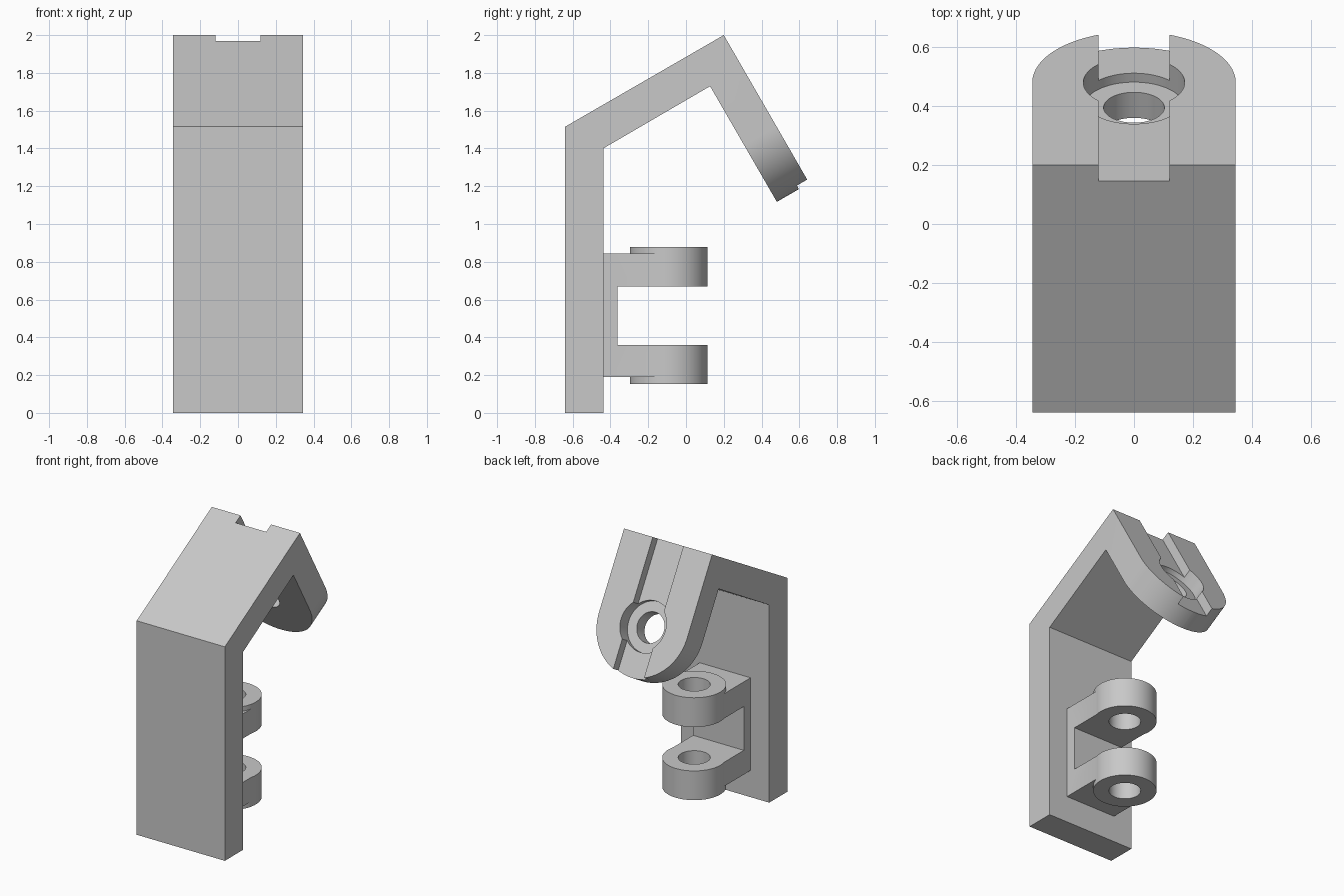
import bpy, bmesh
from math import sin, cos, pi, radians
from mathutils import Matrix, Vector

cube = bpy.data.objects.get("Cube")
if cube:
    bpy.data.objects.remove(cube, do_unlink=True)

grey = bpy.data.materials.new("light_grey")
grey.use_nodes = True
grey.diffuse_color = (0.58, 0.58, 0.58, 1)
grey.node_tree.nodes["Principled BSDF"].inputs["Base Color"].default_value = (0.58, 0.58, 0.58, 1)


def frame(x_axis, y_axis, origin=(0, 0, 0)):
    """Right-handed placement from two axes and an origin."""
    x, y = Vector(x_axis), Vector(y_axis)
    rot = Matrix((x, y, x.cross(y))).transposed().to_4x4()
    return Matrix.Translation(origin) @ rot


def prism(name, points, lo, hi, place):
    """Extrude a flat outline from lo to hi along the local z axis."""
    bm = bmesh.new()
    face = bm.faces.new([bm.verts.new((p[0], p[1], lo)) for p in points])
    new = bmesh.ops.extrude_face_region(bm, geom=[face])["geom"]
    bmesh.ops.translate(bm, vec=(0, 0, hi - lo),
                        verts=[v for v in new if isinstance(v, bmesh.types.BMVert)])
    bm.transform(place)
    bmesh.ops.recalc_face_normals(bm, faces=bm.faces)
    mesh = bpy.data.meshes.new(name)
    bm.to_mesh(mesh)
    bm.free()
    mesh.materials.append(grey)
    obj = bpy.data.objects.new(name, mesh)
    bpy.context.collection.objects.link(obj)
    return obj


def arc(radius, start, end, steps, cx=0, cy=0):
    return [(cx + radius * cos(start + (end - start) * i / steps),
             cy + radius * sin(start + (end - start) * i / steps)) for i in range(steps + 1)]


def disc(radius, cx=0, cy=0):
    return arc(radius, 0, 2 * pi, 64, cx, cy)[:-1]


def rect(x0, x1, y0, y1):
    return [(x0, y0), (x1, y0), (x1, y1), (x0, y1)]


def combine(target, tool, operation):
    mod = target.modifiers.new(operation, 'BOOLEAN')
    mod.operation, mod.solver, mod.object = operation, 'EXACT', tool
    tool.hide_render = True
    bpy.context.view_layer.objects.active = target
    bpy.ops.object.modifier_apply(modifier=mod.name)
    bpy.data.objects.remove(tool, do_unlink=True)


def finish(obj):
    bpy.ops.object.select_all(action='DESELECT')
    obj.select_set(True)
    bpy.context.view_layer.objects.active = obj
    bpy.ops.object.shade_smooth_by_angle(angle=radians(30))


# Main placements: side outline, sloping roof, hanging leg
c, s = cos(radians(30)), sin(radians(30))
HALF, THICK, PIVOT = 0.345, 0.198, 0.56
peak = Vector((0, 0.2, 2.0))
down, out = Vector((0, s, -c)), Vector((0, c, s))
side = frame((0, 1, 0), (0, 0, 1))
roof = frame((1, 0, 0), (0, -s, c), peak)
leg = frame((1, 0, 0), down, peak)

# Bent plate: upright wall, sloping roof and hanging leg
tip = peak + down * (PIVOT + HALF)
tip_in = tip - out * THICK
inner = peak - out * THICK + down * THICK
bent_plate = prism("bent_plate", [
    (-0.64, 0), (-0.64, 1.515), (peak.y, peak.z), (tip.y, tip.z),
    (tip_in.y, tip_in.z), (inner.y, inner.z), (-0.438, 1.4), (-0.438, 0)], -HALF, HALF, side)

# Rounded end of the leg
corner = arc(HALF, pi, 0, 48, 0, PIVOT)
corner += [(0.5, PIVOT), (0.5, 1.2), (-0.5, 1.2), (-0.5, PIVOT)]
combine(bent_plate, prism("end_cutter", corner, -0.35, 0.15, leg), 'DIFFERENCE')

# Slant-sided groove along the roof
groove = [(-0.193, -0.07), (0.193, -0.07), (0.253, 0.05), (-0.253, 0.05)]
combine(bent_plate, prism("groove_cutter", groove, -0.3, 1.3, roof), 'DIFFERENCE')

# Channel, counterbore and through hole in the leg
for name, outline, depth in (("channel_cutter", rect(-0.12, 0.12, -0.3, 1.2), 0.063),
                             ("counterbore_cutter", disc(0.172, 0, PIVOT), 0.098),
                             ("hole_cutter", disc(0.103, 0, PIVOT), 0.4)):
    combine(bent_plate, prism(name, outline, -depth, 0.15, leg), 'DIFFERENCE')
finish(bent_plate)

# Hinge bracket: forked base, two round lugs, pin hole
LUG_Y = -0.092
hinge_bracket = prism("hinge_bracket", [
    (-0.438, 0.189), (-0.438, 0.845), (LUG_Y, 0.845), (LUG_Y, 0.67), (-0.363, 0.67),
    (-0.363, 0.36), (LUG_Y, 0.36), (LUG_Y, 0.189)], -0.199, 0.199, side)
for bottom, top in ((0.153, 0.36), (0.67, 0.878)):
    combine(hinge_bracket, prism("lug", disc(0.205, 0, LUG_Y), bottom, top, Matrix()), 'UNION')
combine(hinge_bracket, prism("pin_cutter", disc(0.103, 0, LUG_Y), 0, 1, Matrix()), 'DIFFERENCE')
finish(hinge_bracket)
